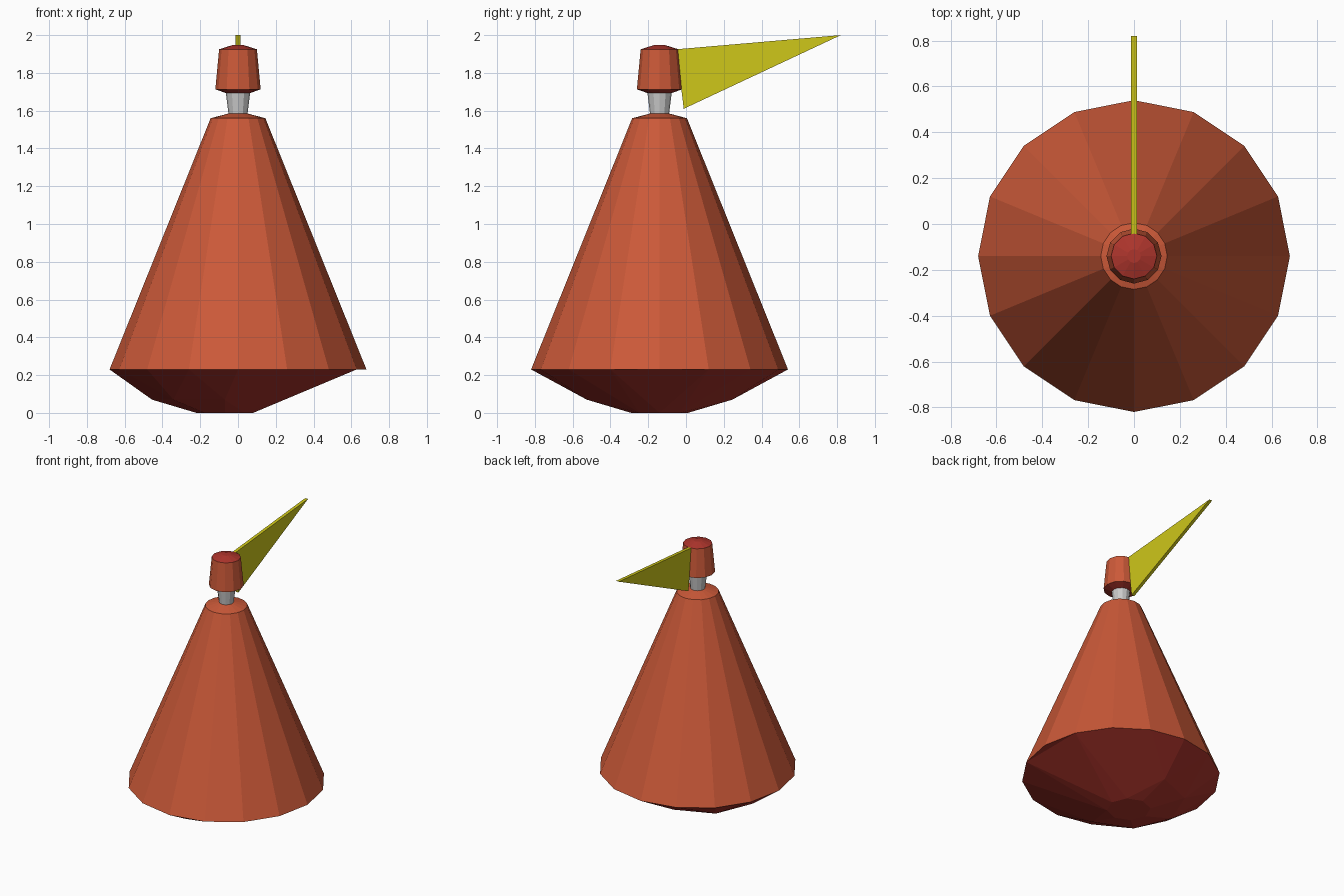
import bpy, bmesh
from math import sin, cos, pi

if "Cube" in bpy.data.objects:
    bpy.data.objects.remove(bpy.data.objects["Cube"])

CY = -0.14  # y of the buoy axis

def material(name, col):
    m = bpy.data.materials.new(name)
    m.diffuse_color = (*col, 1)
    m.use_nodes = True
    m.node_tree.nodes["Principled BSDF"].inputs["Base Color"].default_value = m.diffuse_color
    return m

ORANGE = material("orange", (0.60, 0.10, 0.04))
RED = material("red", (0.42, 0.035, 0.025))
YELLOW = material("yellow", (0.62, 0.57, 0.01))

def finish(name, bm, mats=()):
    bmesh.ops.recalc_face_normals(bm, faces=bm.faces)
    me = bpy.data.meshes.new(name)
    bm.to_mesh(me)
    bm.free()
    ob = bpy.data.objects.new(name, me)
    bpy.context.collection.objects.link(ob)
    for m in mats:
        me.materials.append(m)
    return ob

def ring(bm, r, z, n, cx=0.0, keep=lambda i: True):
    return [bm.verts.new((cx + r * cos(2 * pi * i / n), CY + r * sin(2 * pi * i / n), z))
            for i in range(n) if keep(i)]

def lathe(name, profile, n, mats=(), band_mats=None, cap_ends=(True, True)):
    """Faceted turned part; band_mats picks the material of each band."""
    bm = bmesh.new()
    rings = [ring(bm, r, z, n) for r, z in profile]
    for b, (lo, hi) in enumerate(zip(rings, rings[1:])):
        for i in range(n):
            j = (i + 1) % n
            f = bm.faces.new((lo[i], lo[j], hi[j], hi[i]))
            f.material_index = band_mats[b] if band_mats else 0
    for on, rg, b in zip(cap_ends, (rings[0], rings[-1]), (0, -1)):
        if on:
            f = bm.faces.new(rg)
            f.material_index = band_mats[b] if band_mats else 0
    return finish(name, bm, mats)

# conical body, open underneath where the hull closes it
lathe("cone_body", [(0.68, 0.23), (0.145, 1.56), (0.05, 1.585)], 16,
      [ORANGE], cap_ends=(False, True))

# lopsided underside: rim, half ring on the left and small off-centre bottom
bm = bmesh.new()
rim = ring(bm, 0.68, 0.23, 16, keep=lambda i: i != 0)
ring(bm, 0.385, 0.07, 8, -0.07, keep=lambda i: 2 <= i <= 6)
ring(bm, 0.15, 0.0, 8, -0.07)
bmesh.ops.convex_hull(bm, input=bm.verts[:])
lid = [f for f in bm.faces if all(v.co.z > 0.229 for v in f.verts)]
bmesh.ops.delete(bm, geom=lid, context='FACES')
# flat sliver at the right of the rim
bm.faces.new((rim[0], rim[-1], bm.verts.new((0.68, CY, 0.23))))
finish("underside", bm, [RED])

# grey neck
lathe("neck", [(0.05, 1.58), (0.065, 1.70)], 12)

# lantern head with red top and bottom
lathe("head", [(0.055, 1.69), (0.12, 1.713), (0.10, 1.925), (0.03, 1.947)], 12,
      [ORANGE, RED], [1, 0, 1])

# yellow wind vane
bm = bmesh.new()
tri = [(-0.05, 1.925), (-0.012, 1.61), (0.82, 2.0)]
face = bm.faces.new([bm.verts.new((-0.012, y, z)) for y, z in tri])
ext = bmesh.ops.extrude_face_region(bm, geom=[face])
bmesh.ops.translate(bm, vec=(0.024, 0, 0),
                    verts=[v for v in ext["geom"] if isinstance(v, bmesh.types.BMVert)])
finish("vane", bm, [YELLOW])
